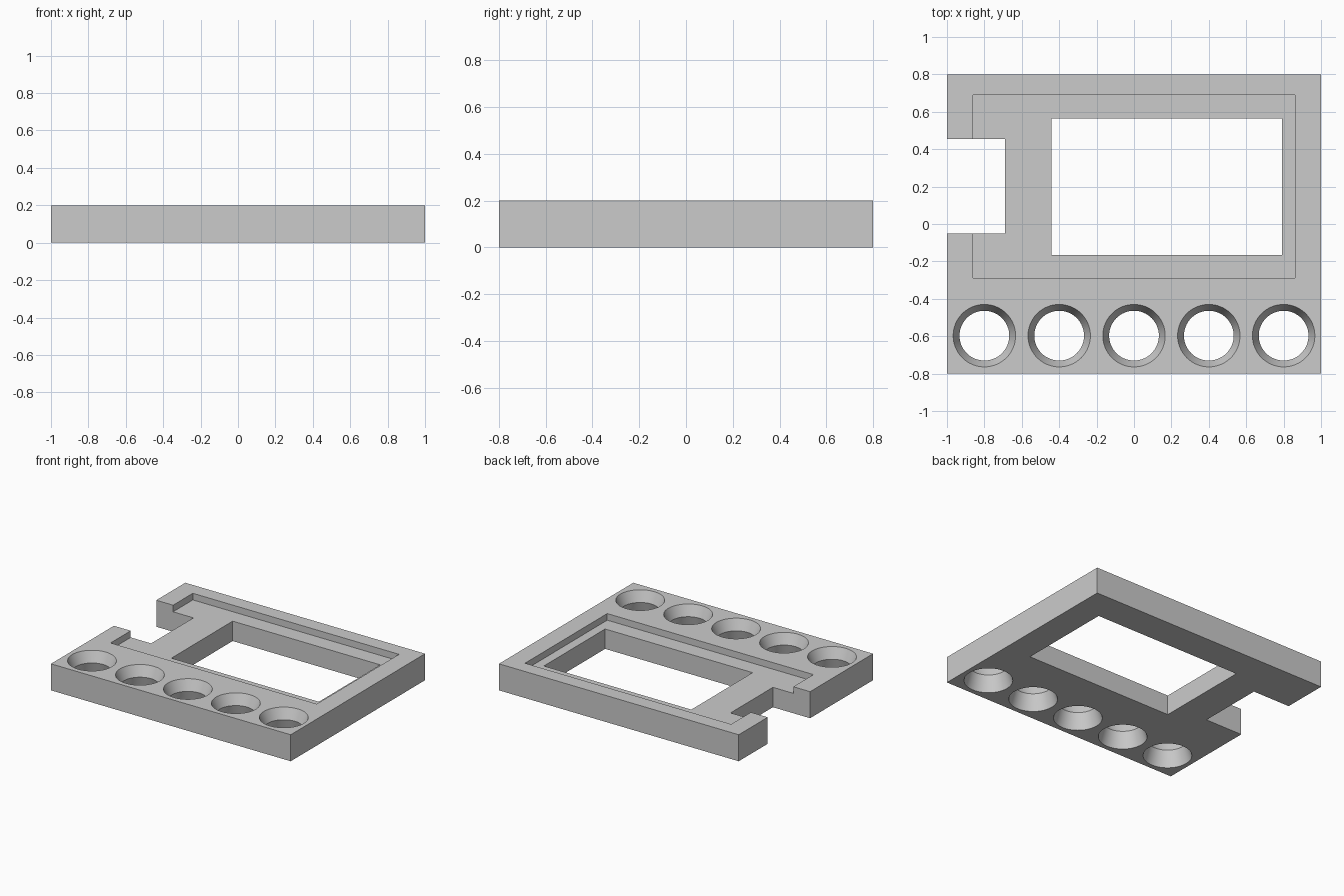
import bpy
import bmesh
import math

if "Cube" in bpy.data.objects:
    bpy.data.objects.remove(bpy.data.objects["Cube"], do_unlink=True)

HEIGHT = 0.2
OVER = 0.1          # how far cutters reach past the slab

grey = bpy.data.materials.new("light_grey")
grey.use_nodes = True
grey.diffuse_color = (0.6, 0.6, 0.6, 1)
grey.node_tree.nodes["Principled BSDF"].inputs["Base Color"].default_value = (0.6, 0.6, 0.6, 1)


def new_object(name, bm):
    bmesh.ops.recalc_face_normals(bm, faces=bm.faces)
    mesh = bpy.data.meshes.new(name)
    bm.to_mesh(mesh)
    bm.free()
    mesh.materials.append(grey)
    obj = bpy.data.objects.new(name, mesh)
    bpy.context.collection.objects.link(obj)
    return obj


def box(name, x0, x1, y0, y1, z0, z1):
    bm = bmesh.new()
    bmesh.ops.create_cube(bm, size=1)
    bmesh.ops.scale(bm, vec=(x1 - x0, y1 - y0, z1 - z0), verts=bm.verts)
    bmesh.ops.translate(bm, vec=((x0 + x1) / 2, (y0 + y1) / 2, (z0 + z1) / 2), verts=bm.verts)
    return new_object(name, bm)


def lathe(name, profile, x, y, sides=64):
    """Solid of revolution from (radius, z) pairs, capped at both ends."""
    bm = bmesh.new()
    rings = [[bm.verts.new((x + r * math.cos(math.tau * i / sides),
                            y + r * math.sin(math.tau * i / sides), z))
              for i in range(sides)] for r, z in profile]
    for low, high in zip(rings, rings[1:]):
        for i in range(sides):
            j = (i + 1) % sides
            bm.faces.new((low[i], low[j], high[j], high[i]))
    bm.faces.new(rings[0])
    bm.faces.new(rings[-1])
    return new_object(name, bm)


def cut(target, cutter):
    cutter.hide_render = True
    mod = target.modifiers.new("cut", "BOOLEAN")
    mod.operation = "DIFFERENCE"
    mod.solver = "EXACT"
    mod.object = cutter
    bpy.context.view_layer.objects.active = target
    bpy.ops.object.modifier_apply(modifier=mod.name)
    bpy.data.objects.remove(cutter, do_unlink=True)


# Slab with a shallow tray, a window and a side notch
plate = box("holder_plate", -1, 1, -0.8, 0.8, 0, HEIGHT)
cut(plate, box("tray_cutter", -0.86, 0.86, -0.29, 0.69, 0.15, HEIGHT + OVER))
cut(plate, box("window_cutter", -0.44, 0.79, -0.165, 0.565, -OVER, HEIGHT + OVER))
cut(plate, box("notch_cutter", -1 - OVER, -0.69, -0.05, 0.455, -OVER, HEIGHT + OVER))

# Row of round holes, narrowest at the waist and flared to both faces
RIM, WAIST, WAIST_Z = 0.167, 0.133, 0.12
low_slope = (RIM - WAIST) / WAIST_Z
high_slope = (RIM - WAIST) / (HEIGHT - WAIST_Z)
hole_profile = [(RIM + low_slope * OVER, -OVER), (WAIST, WAIST_Z),
                (RIM + high_slope * OVER, HEIGHT + OVER)]
for n in range(5):
    cut(plate, lathe("hole_cutter", hole_profile, -0.8 + 0.4 * n, -0.597))

# Smooth hole walls, crisp edges elsewhere
bpy.ops.object.select_all(action="DESELECT")
plate.select_set(True)
bpy.context.view_layer.objects.active = plate
bpy.ops.object.shade_smooth_by_angle(angle=math.radians(25))
